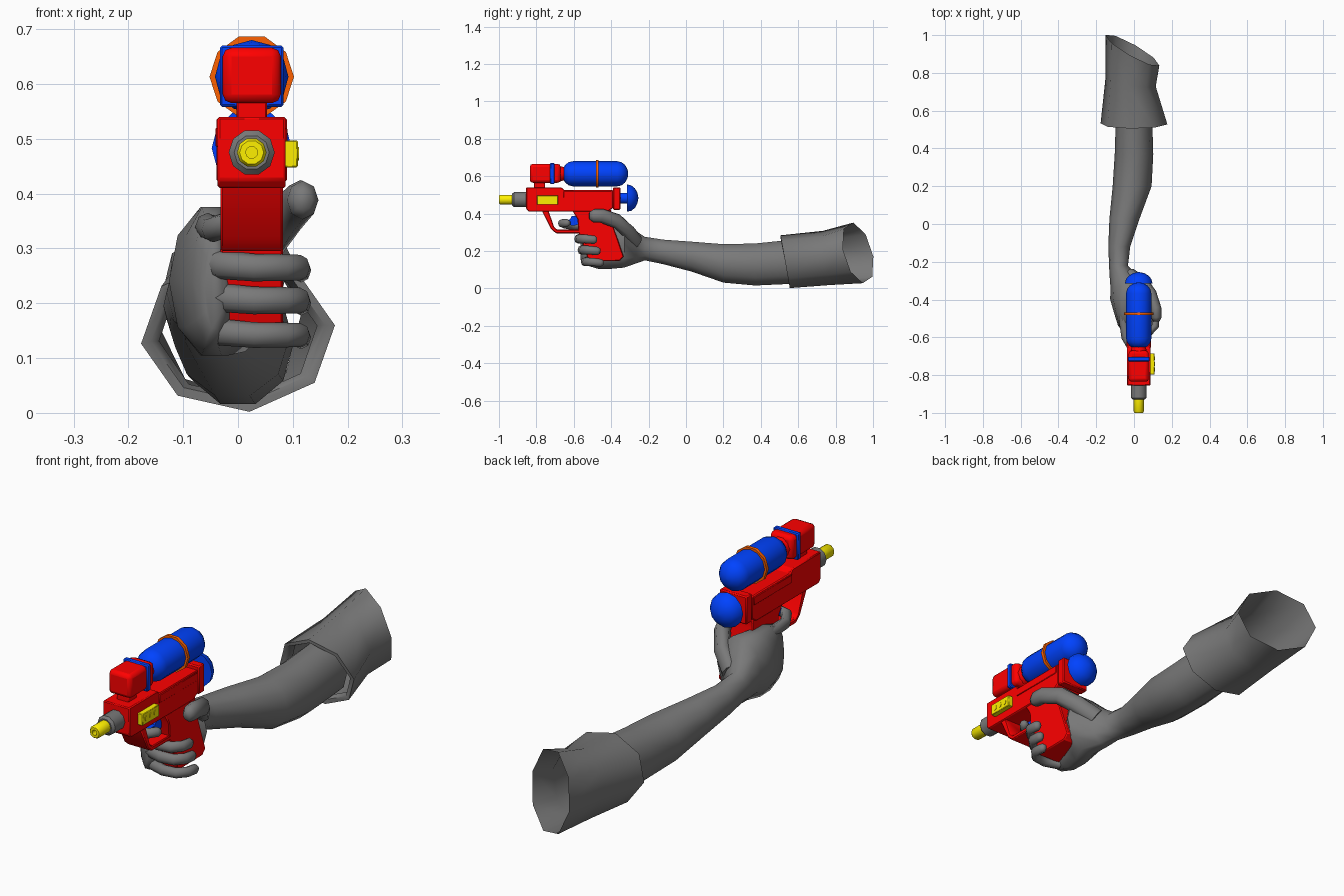
import bpy, bmesh
from math import cos, sin, pi, radians
from mathutils import Vector as V

if "Cube" in bpy.data.objects:
    bpy.data.objects.remove(bpy.data.objects["Cube"])

CX = 0.025  # centre plane of the toy


def mat(name, r, g, b):
    m = bpy.data.materials.new(name)
    m.diffuse_color = (r, g, b, 1)
    m.use_nodes = True
    m.node_tree.nodes["Principled BSDF"].inputs["Base Color"].default_value = m.diffuse_color
    return m


RED = mat("red", 1, 0, 0)
BLUE = mat("blue", 0, .055, 1)
YELLOW = mat("yellow", 1, .87, 0)
ORANGE = mat("orange", 1, .12, 0)
GREY = mat("dark_grey", .19, .19, .19)


def finish(name, bm, material, bevel=0, segments=1):
    bmesh.ops.recalc_face_normals(bm, faces=bm.faces)
    me = bpy.data.meshes.new(name)
    bm.to_mesh(me)
    bm.free()
    ob = bpy.data.objects.new(name, me)
    bpy.context.collection.objects.link(ob)
    me.materials.append(material)
    if bevel:
        b = ob.modifiers.new("bevel", 'BEVEL')
        b.width, b.segments = bevel, segments
        b.limit_method = 'ANGLE'
    return ob


def loft(name, rings, sides=8, material=GREY, caps=True, phase=0.0):
    """Skin elliptical rings given as (centre, half axis u, half axis v)."""
    bm = bmesh.new()
    loops = []
    for c, u, v in rings:
        angles = [2 * pi * (i + phase) / sides for i in range(sides)]
        loops.append([bm.verts.new(V(c) + V(u) * cos(a) + V(v) * sin(a)) for a in angles])
    for a, b in zip(loops, loops[1:]):
        for i in range(sides):
            j = (i + 1) % sides
            bm.faces.new((a[i], a[j], b[j], b[i]))
    if caps:
        bm.faces.new(loops[0])
        bm.faces.new(loops[-1])
    return finish(name, bm, material)


def lathe(name, profile, z, material=GREY, sides=10):
    """Turned part along y; profile holds (y, radius)."""
    return loft(name, [((CX, y, z), (r, 0, 0), (0, 0, r)) for y, r in profile],
                sides, material)


def finger(name, path, radius, height):
    """Tapered digit following a path, flattened by height."""
    pts = [V(p) for p in path]
    n = len(pts)
    rings = []
    for i, p in enumerate(pts):
        d = (pts[min(i + 1, n - 1)] - pts[max(i - 1, 0)]).normalized()
        u = d.cross(V((0, 0, 1))).normalized()
        v = u.cross(d)
        k = 1 - .2 * i / (n - 1)
        rings.append((p, u * radius * k, v * height * k))
        if i == n - 1:
            rings.append((p + d * radius * .6, u * radius * .45, v * height * .45))
    return loft(name, rings, 8)


def box(name, x, y, z, material, bevel=.005, segments=1):
    bm = bmesh.new()
    bmesh.ops.create_cube(bm, size=1)
    for v in bm.verts:
        v.co = [(b[0] + b[1]) / 2 + c * (b[1] - b[0]) for b, c in zip((x, y, z), v.co)]
    return finish(name, bm, material, bevel, segments)


def plate(name, outline, half, material, bevel=.004):
    """Side profile of (y, z) points extruded across x."""
    bm = bmesh.new()
    f = bm.faces.new([bm.verts.new((CX - half, y, z)) for y, z in outline])
    new = bmesh.ops.extrude_face_region(bm, geom=[f])["geom"]
    bmesh.ops.translate(bm, vec=(2 * half, 0, 0),
                        verts=[g for g in new if isinstance(g, bmesh.types.BMVert)])
    return finish(name, bm, material, bevel)


# body, grip and trigger guard
plate("body", [(-.855, .54), (-.665, .54), (-.65, .525), (-.39, .525), (-.39, .43),
               (-.42, .41), (-.84, .41), (-.855, .425)], .062, RED)
plate("grip", [(-.61, .42), (-.40, .42), (-.405, .38), (-.333, .17), (-.355, .147),
               (-.52, .145), (-.575, .30), (-.58, .37)], .057, RED)
plate("trigger_guard", [(-.77, .415), (-.722, .318), (-.695, .295), (-.56, .295),
                        (-.56, .315), (-.69, .315), (-.705, .328), (-.735, .415)], .057, RED)
for s in (-1, 1):
    x = CX + s * .062
    box("side_rail", (x - .004, x + .003), (-.655, -.40), (.485, .52), RED, .002)
box("rear_block", (CX - .064, CX + .064), (-.39, -.35), (.42, .54), RED)
plate("trigger", [(-.57, .388), (-.57, .345), (-.60, .335), (-.65, .345), (-.655, .365),
                  (-.62, .368), (-.61, .388)], .02, BLUE, 0)

# nozzle
lathe("nozzle_collar", [(-.93, .032), (-.92, .042), (-.85, .042)], .475)
lathe("nozzle_tip", [(-.965, .011), (-1, .011), (-1, .022), (-.993, .027), (-.925, .027)],
      .475, YELLOW)

# pump plunger at the back
lathe("plunger_neck", [(-.36, .03), (-.305, .03)], .483, BLUE)
dome = [(-.315 + .06 * sin(a), .073 * cos(a)) for a in [radians(d) for d in (0, 22, 45, 67, 86)]]
lathe("plunger_dome", [(-.315, .03)] + dome, .483, BLUE, 12)

# water tank and its mount
R, ZT = .067, .613
front = [(-.605 - .058 * cos(a), R * sin(a)) for a in [radians(d) for d in (20, 45, 68, 90)]]
back = [(-.367 + .058 * cos(a), R * sin(a)) for a in [radians(d) for d in (90, 68, 45, 20, 3)]]
lathe("tank", front + back, ZT, BLUE, 12)
lathe("tank_band", [(-.482, .06), (-.482, .077), (-.468, .077), (-.468, .06)], ZT, ORANGE)
box("valve_block", (CX - .053, CX + .053), (-.835, -.67), (.565, .666), RED, .016, 2)
box("valve_strap", (CX - .058, CX + .058), (-.727, -.703), (.558, .67), BLUE, .004)
lathe("tank_neck", [(-.68, .045), (-.645, .035)], ZT, RED)
box("valve_stem", (CX - .028, CX + .028), (-.812, -.755), (.53, .57), RED, .003)

# gauge box with three dials
box("gauge_box", (.08, .109), (-.797, -.685), (.448, .497), YELLOW, .002)
for i in range(3):
    loft("gauge_dial", [((x, -.771 + i * .03, .4725), (0, .010, 0), (0, 0, .012))
                        for x in (.107, .111)], 8, YELLOW)


def section(y, x, z, rx, rz):
    return ((x, y, z), (rx, 0, 0), (0, 0, rz))


# forearm flowing into the palm
skin = [loft("forearm_and_palm", [section(*s) for s in (
    (.60, .0, .145, .095, .125), (.37, 0, .128, .102, .118), (.2, -.01, .134, .103, .108),
    (.03, -.05, .17, .08, .084), (-.12, -.078, .195, .058, .069), (-.22, -.082, .213, .05, .066),
    (-.265, -.06, .22, .07, .09), (-.33, -.02, .24, .105, .135),
    (-.40, -.043, .24, .083, .142), (-.47, -.048, .24, .058, .142),
    (-.54, -.048, .24, .036, .12), (-.565, -.043, .235, .018, .085))], 10)]

# wide sleeve cuff, open at both ends
skin.append(loft("sleeve", [
    ((0, .56, .145), (.145, 0, 0), (0, -.02, .118)),
    ((0, .53, .145), (.16, 0, 0), (0, -.025, .126)),
    ((0, .53, .143), (.178, 0, 0), (0, -.025, .142)),
    ((-.018, .75, .163), (.134, -.02, 0), (0, -.02, .146)),
    ((-.008, .92, .19), (.143, -.078, 0), (0, -.035, .163))], 8, GREY, False, .15))

# thumb on the far side and the trigger finger
skin.append(finger("thumb", [(-.02, -.27, .25), (.045, -.31, .305), (.088, -.37, .36),
                             (.115, -.45, .388), (.118, -.495, .388)], .036, .044))
skin.append(finger("index_finger", [(-.055, -.38, .335), (-.055, -.52, .34), (-.045, -.60, .335),
                                    (-.015, -.655, .345), (.04, -.665, .348),
                                    (.065, -.635, .35)], .024, .026))

# three fingers wrapped round the grip
for name, y, z, h in (("middle_finger", 0, .265, .028), ("ring_finger", .018, .205, .028),
                      ("little_finger", .035, .142, .026)):
    skin.append(finger(name, [
        (-.06, y - .43, z + .012), (-.055, y - .52, z + .01), (-.03, y - .565, z + .005),
        (.03, y - .577, z), (.085, y - .57, z), (.113, y - .54, z),
        (.115, y - .49, z - .005)], .023, h))


# soft skin and cloth, crisper plastic
def smooth(objects, degrees):
    bpy.ops.object.select_all(action='DESELECT')
    for ob in objects:
        ob.select_set(True)
        bpy.context.view_layer.objects.active = ob
    bpy.ops.object.shade_smooth_by_angle(angle=radians(degrees))


smooth(skin, 65)
smooth([o for o in bpy.data.objects if o not in skin], 40)
